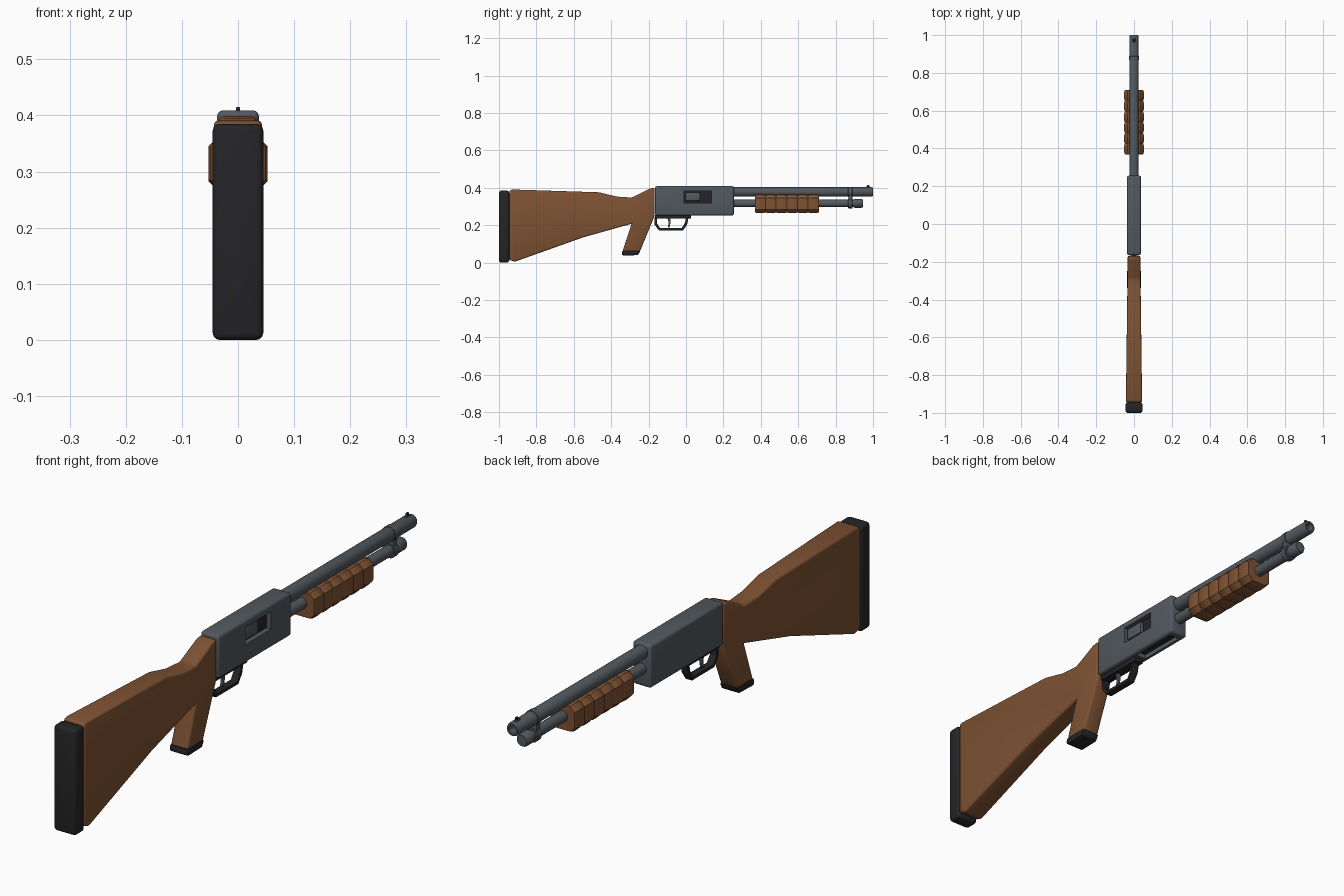
import bpy, bmesh, math

if "Cube" in bpy.data.objects:
    bpy.data.objects.remove(bpy.data.objects["Cube"])


def material(name, rgb):
    m = bpy.data.materials.new(name)
    m.diffuse_color = (*rgb, 1)
    m.use_nodes = True
    m.node_tree.nodes["Principled BSDF"].inputs["Base Color"].default_value = m.diffuse_color
    return m


STEEL = material("steel", (0.085, 0.1, 0.115))
WOOD = material("wood", (0.21, 0.085, 0.033))
BLACK = material("black", (0.018, 0.018, 0.02))


def apply(ob, mod):
    bpy.ops.object.select_all(action='DESELECT')
    bpy.context.view_layer.objects.active = ob
    ob.select_set(True)
    bpy.ops.object.modifier_apply(modifier=mod.name)


def finish(name, bm, mat, bevel=0.0, segments=2, cutters=()):
    bmesh.ops.recalc_face_normals(bm, faces=bm.faces)
    me = bpy.data.meshes.new(name)
    bm.to_mesh(me)
    bm.free()
    ob = bpy.data.objects.new(name, me)
    bpy.context.collection.objects.link(ob)
    me.materials.append(mat)
    if bevel:
        b = ob.modifiers.new("bevel", 'BEVEL')
        b.width, b.segments, b.limit_method = bevel, segments, 'ANGLE'
        b.angle_limit = math.radians(25)
        apply(ob, b)
    for c in cutters:
        c.hide_render = True
        m = ob.modifiers.new("cut", 'BOOLEAN')
        m.operation, m.solver, m.object = 'DIFFERENCE', 'EXACT', c
        apply(ob, m)
        bpy.data.objects.remove(c)
    bpy.ops.object.select_all(action='DESELECT')
    bpy.context.view_layer.objects.active = ob
    ob.select_set(True)
    bpy.ops.object.shade_smooth_by_angle(angle=math.radians(30))
    return ob


def box(name, x, y, z, mat, bevel=0.0, segments=2, cutters=()):
    """Box from (min, max) ranges."""
    bm = bmesh.new()
    bmesh.ops.create_cube(bm, size=1)
    for v in bm.verts:
        v.co = [(r[0] + r[1]) / 2 + c * (r[1] - r[0]) for r, c in zip((x, y, z), v.co)]
    return finish(name, bm, mat, bevel, segments, cutters)


def plate(name, outline, width, mat, bevel=0.0, segments=2):
    """Side outline in (y, z), thickened in x; width(y) is the half width."""
    bm = bmesh.new()
    sides = [[bm.verts.new((s * width(y), y, z)) for y, z in outline] for s in (-1, 1)]
    for ring in sides:
        bm.faces.new(ring)
    n = len(outline)
    for i in range(n):
        j = (i + 1) % n
        bm.faces.new((sides[0][i], sides[0][j], sides[1][j], sides[1][i]))
    return finish(name, bm, mat, bevel, segments)


def loft(name, section, stations, cz, mat, bevel=0.0):
    """Cross-section in (x, z), scaled at each (y, scale) station."""
    bm = bmesh.new()
    rings = [[bm.verts.new((x * s, y, cz + z * s)) for x, z in section] for y, s in stations]
    n = len(section)
    for a, b in zip(rings, rings[1:]):
        for i in range(n):
            j = (i + 1) % n
            bm.faces.new((a[i], a[j], b[j], b[i]))
    bm.faces.new(rings[0])
    bm.faces.new(rings[-1])
    return finish(name, bm, mat, bevel)


CIRCLE = [(math.cos(i * math.tau / 24), math.sin(i * math.tau / 24)) for i in range(24)]

# Stock with pistol grip, narrowing toward the receiver
plate("stock", [(-0.945, 0.015), (-0.915, 0.005), (-0.55, 0.135), (-0.29, 0.208),
                (-0.34, 0.06), (-0.246, 0.06), (-0.168, 0.25), (-0.168, 0.40),
                (-0.195, 0.395), (-0.29, 0.348), (-0.37, 0.353), (-0.465, 0.376),
                (-0.93, 0.391), (-0.945, 0.385)],
      lambda y: 0.033 + 0.010 * (-0.168 - y) / 0.777, WOOD, 0.008, 3)
box("butt_pad", (-0.045, 0.045), (-1.0, -0.945), (0, 0.385), BLACK, 0.012, 3)
plate("grip_cap", [(-0.343, 0.042), (-0.335, 0.038), (-0.256, 0.04), (-0.244, 0.063),
                   (-0.341, 0.063)], lambda y: 0.036, BLACK, 0.004)

# Receiver with ejection and loading ports
ports = [box("ejection_cutter", (0.015, 0.1), (-0.01, 0.137), (0.32, 0.383), STEEL),
         box("loading_cutter", (-0.02, 0.02), (0.04, 0.23), (0.2, 0.275), STEEL)]
box("receiver", (-0.037, 0.037), (-0.165, 0.256), (0.252, 0.409), STEEL, 0.01, 3, ports)
box("ejection_port_lining", (0.014, 0.018), (-0.01, 0.137), (0.32, 0.383), BLACK)
box("bolt", (0.015, 0.031), (-0.003, 0.075), (0.33, 0.376), STEEL, 0.004)
box("loading_gate", (-0.0195, 0.0195), (0.041, 0.229), (0.268, 0.278), BLACK)

# Trigger group
box("trigger_plate", (-0.02, 0.02), (-0.165, 0.028), (0.236, 0.256), BLACK, 0.004)
plate("trigger_guard", [(-0.168, 0.242), (-0.168, 0.203), (-0.145, 0.172), (-0.016, 0.172),
                        (0.006, 0.203), (0.014, 0.242), (0.0, 0.242), (-0.007, 0.21),
                        (-0.023, 0.185), (-0.138, 0.185), (-0.155, 0.208), (-0.155, 0.242)],
      lambda y: 0.014, BLACK, 0.003)
plate("trigger", [(-0.1, 0.24), (-0.093, 0.215), (-0.096, 0.19), (-0.088, 0.188),
                  (-0.083, 0.213), (-0.082, 0.24)], lambda y: 0.006, STEEL, 0.002)

# Barrel with open bore, and magazine tube below it
loft("barrel", CIRCLE, [(0.25, 0.025), (0.992, 0.025), (1.0, 0.022), (1.0, 0.015), (0.9, 0.015)],
     0.378, STEEL)
loft("magazine_tube", CIRCLE, [(0.25, 0.02), (0.9, 0.02)], 0.317, STEEL)
loft("magazine_cap", CIRCLE, [(0.897, 0.021), (0.902, 0.024), (0.938, 0.024), (0.945, 0.02)],
     0.317, STEEL)

# Clamp joining the two tubes
for name, z, r in (("upper_clamp_ring", 0.378, 0.0275), ("lower_clamp_ring", 0.317, 0.0275)):
    loft(name, CIRCLE, [(0.867, r - 0.002), (0.869, r), (0.888, r), (0.89, r - 0.002)], z, STEEL)
box("clamp_web", (-0.02, 0.02), (0.868, 0.889), (0.32, 0.375), STEEL, 0.003)

# Front sight
box("sight_base", (-0.007, 0.007), (0.962, 0.985), (0.398, 0.406), STEEL, 0.002)
box("front_sight", (-0.004, 0.004), (0.969, 0.98), (0.40, 0.415), BLACK, 0.002)

# Ribbed octagonal pump
w, h, c = 0.053, 0.05, 0.019
octagon = [(w, -h + c), (w, h - c), (w - c, h), (c - w, h),
           (-w, h - c), (-w, c - h), (c - w, -h), (w - c, -h)]
start, pitch = 0.368, 0.057
ribs = [(start + pitch * (i + t), s) for i in range(6)
        for t, s in ((0, 0.91), (0.2, 0.985), (0.5, 1.0), (0.8, 0.985))]
loft("pump", octagon, ribs + [(start + 6 * pitch, 0.91)], 0.314, WOOD)
